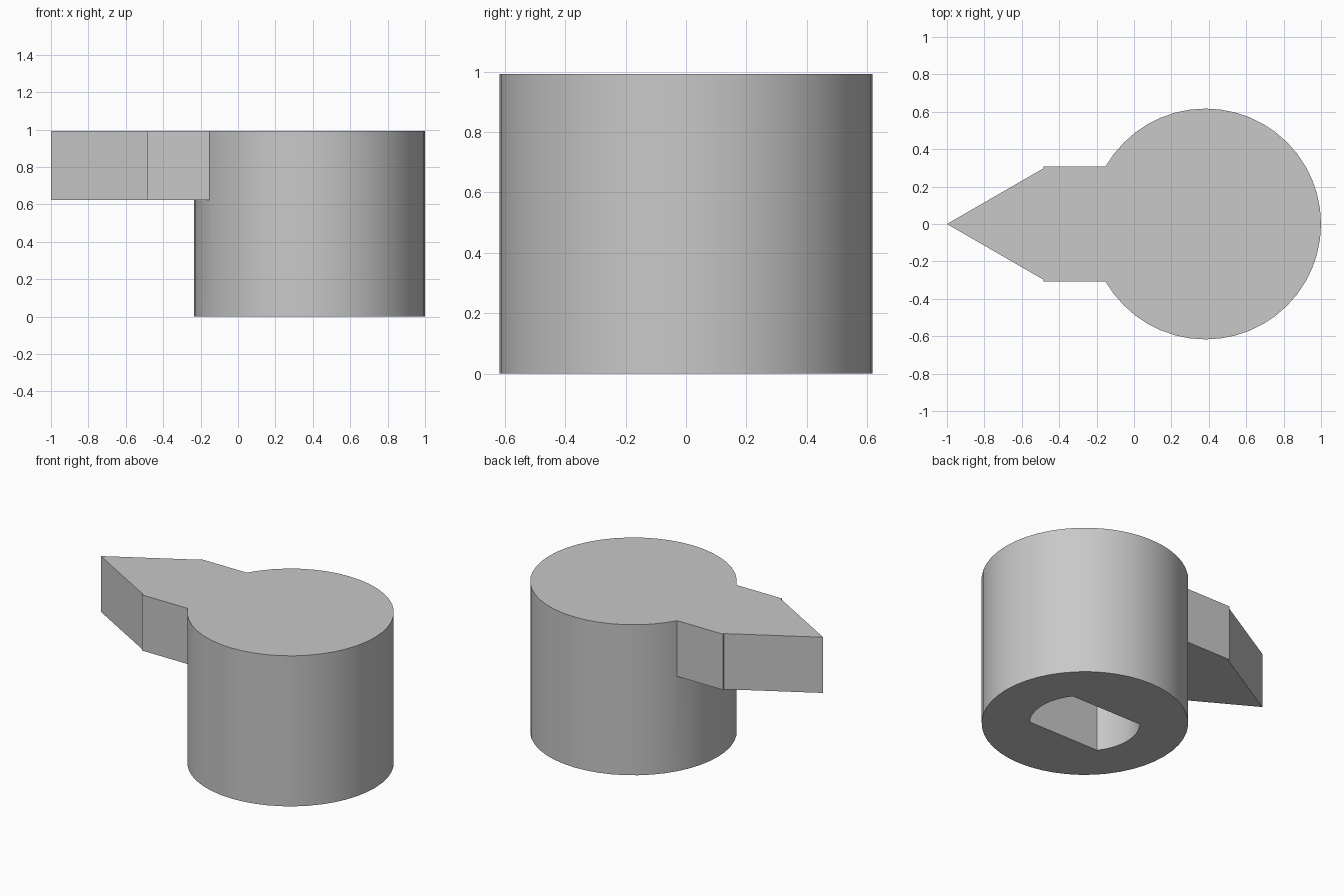
import bpy, bmesh
from math import sin, cos, asin, tau, pi

if "Cube" in bpy.data.objects:
    bpy.data.objects.remove(bpy.data.objects["Cube"], do_unlink=True)

CENTRE, RADIUS, TOP = 0.383, 0.617, 0.992
POINTER_BASE = 0.625

grey = bpy.data.materials.new("grey plastic")
grey.use_nodes = True
colour = (0.58, 0.58, 0.58, 1)
grey.diffuse_color = colour
grey.node_tree.nodes["Principled BSDF"].inputs["Base Color"].default_value = colour


def prism(name, outline, z0, z1):
    """Extrude a flat counter-clockwise outline from z0 to z1."""
    bm = bmesh.new()
    face = bm.faces.new([bm.verts.new((x, y, z0)) for x, y in outline])
    moved = bmesh.ops.extrude_face_region(bm, geom=[face])["geom"]
    for v in moved:
        if isinstance(v, bmesh.types.BMVert):
            v.co.z = z1
    bmesh.ops.recalc_face_normals(bm, faces=bm.faces)
    mesh = bpy.data.meshes.new(name)
    bm.to_mesh(mesh)
    bm.free()
    mesh.materials.append(grey)
    obj = bpy.data.objects.new(name, mesh)
    bpy.context.collection.objects.link(obj)
    return obj


def arc(radius, start, end, steps):
    return [(CENTRE + radius * cos(start + (end - start) * i / steps),
             radius * sin(start + (end - start) * i / steps)) for i in range(steps + 1)]


def combine(target, other, operation):
    mod = target.modifiers.new(operation.lower(), "BOOLEAN")
    mod.operation, mod.object, mod.solver = operation, other, "EXACT"
    bpy.context.view_layer.objects.active = target
    bpy.ops.object.modifier_apply(modifier=mod.name)
    bpy.data.objects.remove(other, do_unlink=True)


# Round knob body
knob = prism("knob", arc(RADIUS, 0, tau, 48)[:-1], 0, TOP)

# Pointer: straight arm with a slightly narrower triangular tip
upper = [(CENTRE, 0.308), (-0.485, 0.308), (-0.485, 0.297)]
lower = [(x, -y) for x, y in reversed(upper)]
combine(knob, prism("pointer", upper + [(-1, 0)] + lower, POINTER_BASE, TOP), "UNION")

# Shaft socket: round hole with two parallel flats, open underneath
a = asin(0.2 / 0.33)
socket = arc(0.33, -a, a, 12) + arc(0.33, pi - a, pi + a, 12)
combine(knob, prism("socket_cutter", socket, -0.1, 0.62), "DIFFERENCE")

# Smooth curved walls, crisp corners
bpy.ops.object.select_all(action="DESELECT")
knob.select_set(True)
bpy.context.view_layer.objects.active = knob
bpy.ops.object.shade_smooth_by_angle(angle=pi / 7)
